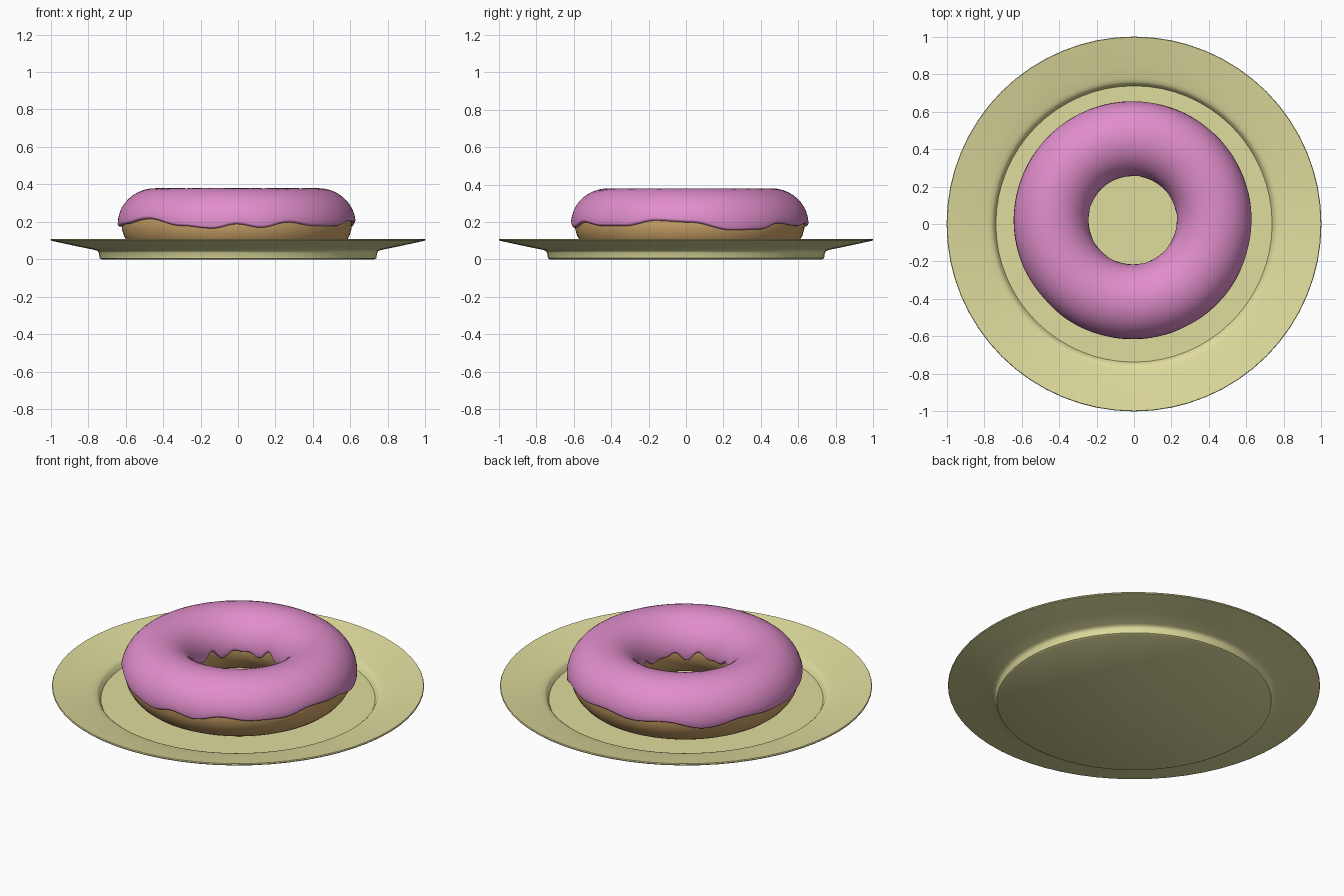
import bpy, bmesh, math

if "Cube" in bpy.data.objects:
    bpy.data.objects.remove(bpy.data.objects["Cube"])

CENTRE = (-0.007, 0.02, 0.19)   # middle of the doughnut ring
RING, TUBE_R, TUBE_Z = 0.435, 0.18, 0.17
ICING = 0.02


def material(name, rgb):
    m = bpy.data.materials.new(name)
    m.diffuse_color = (*rgb, 1)
    m.use_nodes = True
    m.node_tree.nodes["Principled BSDF"].inputs["Base Color"].default_value = m.diffuse_color
    return m


def sweep(name, rings, mat, sharp, closed=True):
    """Skin a list of equally long point rings that run round the z axis."""
    bm = bmesh.new()
    grid = [[bm.verts.new(p) for p in ring] for ring in rings]
    n, k = len(grid), len(grid[0])
    for i in range(n):
        a, b = grid[i], grid[(i + 1) % n]
        for j in range(k if closed else k - 1):
            q = (j + 1) % k
            bm.faces.new((a[j], b[j], b[q], a[q]))
    bmesh.ops.remove_doubles(bm, verts=bm.verts, dist=1e-5)
    bmesh.ops.recalc_face_normals(bm, faces=bm.faces)
    me = bpy.data.meshes.new(name)
    bm.to_mesh(me)
    bm.free()
    ob = bpy.data.objects.new(name, me)
    bpy.context.collection.objects.link(ob)
    me.materials.append(mat)
    bpy.ops.object.select_all(action='DESELECT')
    bpy.context.view_layer.objects.active = ob
    ob.select_set(True)
    bpy.ops.object.shade_smooth_by_angle(angle=math.radians(sharp))
    return ob


def tube_point(a, t, off):
    """Point on the ring: a round the ring, t round the tube, off above the dough."""
    r = RING + (TUBE_R + off) * math.cos(t)
    return (CENTRE[0] + r * math.cos(a), CENTRE[1] + r * math.sin(a),
            CENTRE[2] + (TUBE_Z + off) * math.sin(t))


def turns(n):
    return [2 * math.pi * i / n for i in range(n)]


# Plate: lathed profile with foot, well and sloping rim
profile = [(0, 0), (0.728, 0), (0.738, 0.006), (0.743, 0.035), (0.748, 0.044),
           (0.762, 0.05), (0.85, 0.068), (0.998, 0.1), (1.0, 0.105), (0.997, 0.11),
           (0.85, 0.083), (0.78, 0.068), (0.76, 0.062), (0.75, 0.054),
           (0.737, 0.03), (0, 0.03)]
sweep("plate", [[(r * math.cos(a), r * math.sin(a), z) for r, z in profile]
                for a in turns(64)],
      material("pale yellow", (0.74, 0.72, 0.34)), 40, closed=False)

# Dough ring
sweep("dough", [[tube_point(a, t, 0) for t in turns(32)] for a in turns(96)],
      material("golden brown", (0.61, 0.37, 0.14)), 180)

# Icing: drip heights of the outer edge by direction in degrees
drips = [(0, .2), (21, .155), (37, .16), (49, .195), (66, .18), (82, .195), (98, .175),
         (115, .19), (135, .15), (155, .185), (172, .175), (185, .175), (199, .19),
         (222, .22), (242, .18), (258, .165), (270, .19), (282, .17), (296, .2),
         (311, .18), (327, .18), (343, .21), (360, .2)]


def outer_edge(a):
    d = math.degrees(a) % 360
    for (d0, z0), (d1, z1) in zip(drips, drips[1:]):
        if d0 <= d <= d1:
            u = (d - d0) / (d1 - d0)
            return z0 + (z1 - z0) * (1 - math.cos(math.pi * u)) / 2


def inner_edge(a):
    return 0.182 + 0.018 * math.sin(9 * a + 1) + 0.012 * math.sin(14 * a)


def icing_section(a):
    to_angle = lambda z: math.asin((z - CENTRE[2]) / (TUBE_Z + ICING))
    t0 = to_angle(outer_edge(a)) + 0.06
    t1 = math.pi - to_angle(inner_edge(a)) - 0.06
    lip = [(-0.004, 0.05), (0.006, 0.07), (0.014, 0.055), (0.019, 0.02)]
    steps = [i / 20 for i in range(21)]
    pts = [(t0 - e, o) for o, e in lip]
    pts += [(t0 + (t1 - t0) * u, ICING) for u in steps]
    pts += [(t1 + e, o) for o, e in reversed(lip)]
    pts += [(t1 + (t0 - t1) * u, -0.004) for u in steps]
    return [tube_point(a, t, o) for t, o in pts]


sweep("icing", [icing_section(a) for a in turns(180)],
      material("pink icing", (0.75, 0.27, 0.6)), 75)
